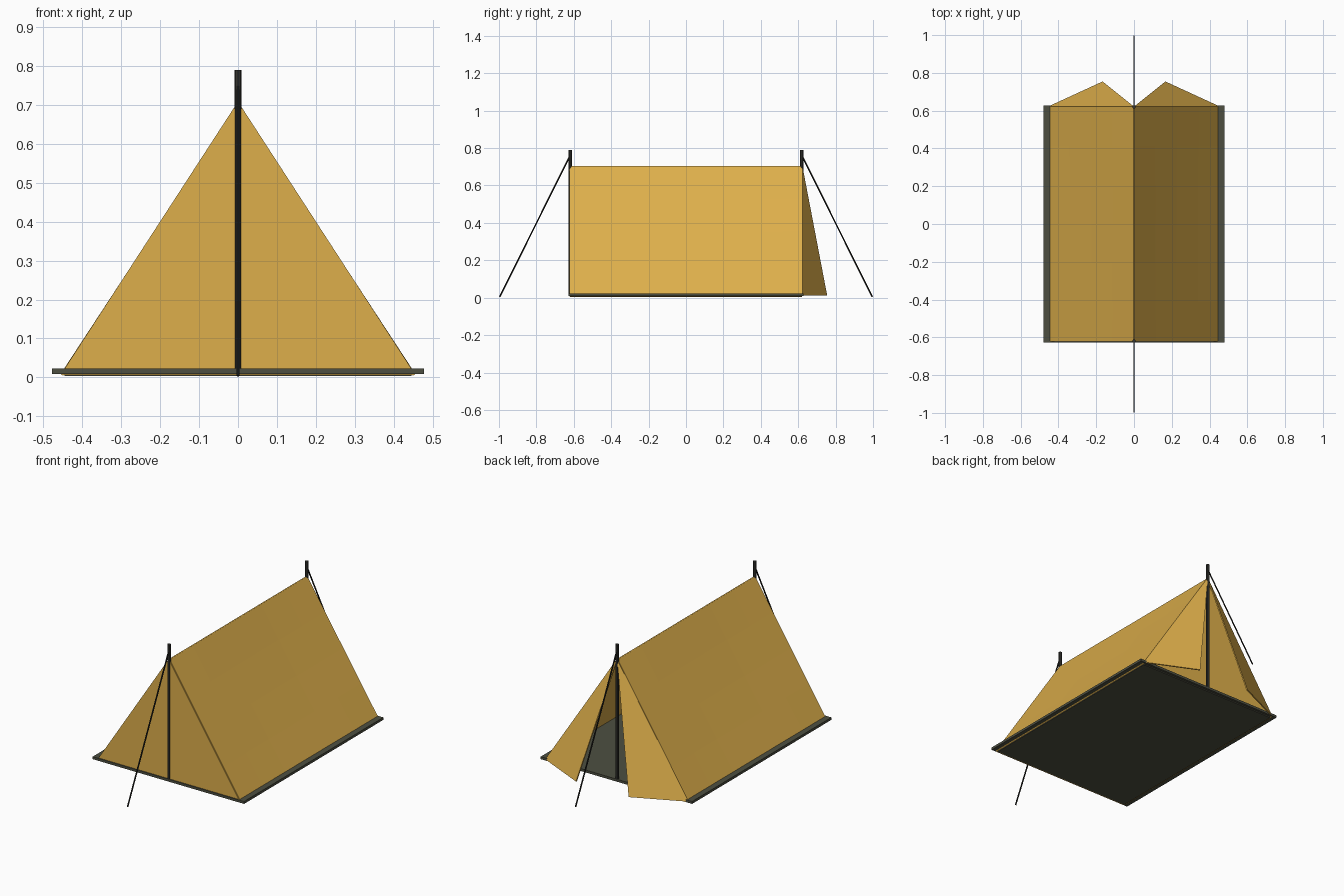
import bpy, math
from mathutils import Vector

if "Cube" in bpy.data.objects:
    bpy.data.objects.remove(bpy.data.objects["Cube"])


def material(name, rgb):
    m = bpy.data.materials.new(name)
    m.diffuse_color = (*rgb, 1)
    m.use_nodes = True
    m.node_tree.nodes["Principled BSDF"].inputs["Base Color"].default_value = m.diffuse_color
    return m


CANVAS = material("golden canvas", (0.73, 0.43, 0.07))
SHEET = material("grey green groundsheet", (0.075, 0.078, 0.053))
POLE = material("dark pole", (0.033, 0.033, 0.028))
ROPE = material("black rope", (0.012, 0.012, 0.010))


def mesh(name, verts, faces, mat, thick=0):
    me = bpy.data.meshes.new(name)
    me.from_pydata(verts, [], faces)
    me.materials.append(mat)
    ob = bpy.data.objects.new(name, me)
    bpy.context.collection.objects.link(ob)
    if thick:
        s = ob.modifiers.new("cloth thickness", 'SOLIDIFY')
        s.thickness = thick
        s.offset = 0
    return ob


def box(name, hx, hy, z0, z1, mat):
    bpy.ops.mesh.primitive_cube_add(size=1, location=(0, 0, (z0 + z1) / 2))
    ob = bpy.context.object
    ob.name = name
    ob.scale = (2 * hx, 2 * hy, z1 - z0)
    ob.data.materials.append(mat)


def rod(name, a, b, r, sides, mat):
    a, b = Vector(a), Vector(b)
    bpy.ops.mesh.primitive_cylinder_add(vertices=sides, radius=r, depth=(b - a).length,
                                        location=(a + b) / 2)
    ob = bpy.context.object
    ob.name = name
    ob.rotation_euler = (b - a).to_track_quat('Z', 'Y').to_euler()
    ob.data.materials.append(mat)


W, H, L, Z0 = 0.452, 0.702, 0.62, 0.006

# Groundsheet with a wider rim
box("groundsheet", 0.478, 0.628, 0.009, 0.023, SHEET)
box("groundsheet_underside", 0.446, 0.614, 0.003, 0.010, SHEET)

for side, label in ((-1, "left"), (1, "right")):
    # Roof slope, a coarse grid with a very slight sag
    nu, nv = 4, 6
    verts, faces = [], []
    for i in range(nu + 1):
        for j in range(nv + 1):
            u, v = i / nu, j / nv
            sag = 0.005 * math.sin(math.pi * u) * math.sin(math.pi * v)
            verts.append((side * (W * u - sag * 0.84), -L + 2 * L * v,
                          H + (Z0 - H) * u - sag * 0.54))
    for i in range(nu):
        for j in range(nv):
            k = i * (nv + 1) + j
            faces.append((k, k + 1, k + nv + 2, k + nv + 1))
    mesh(label + "_roof", verts, faces, CANVAS, 0.007)

    # Closed front panel
    mesh(label + "_front_panel",
         [(0, -L, H), (side * W, -L, Z0), (0, -L, Z0)], [(0, 1, 2)], CANVAS, 0.006)
    # Back door flap, swung outward
    mesh(label + "_door_flap",
         [(0, L, H), (side * W, L, 0.012), (side * 0.165, 0.752, 0.012)],
         [(0, 1, 2)], CANVAS, 0.006)

# Upright poles and guy ropes at both ends
for end, label in ((-1, "front"), (1, "back")):
    y = end * L
    rod(label + "_pole", (0, y, 0.012), (0, y, 0.79), 0.0095, 8, POLE)
    rod(label + "_guy_rope", (0, y, 0.76), (0, end * 0.996, 0.004), 0.004, 6, ROPE)
